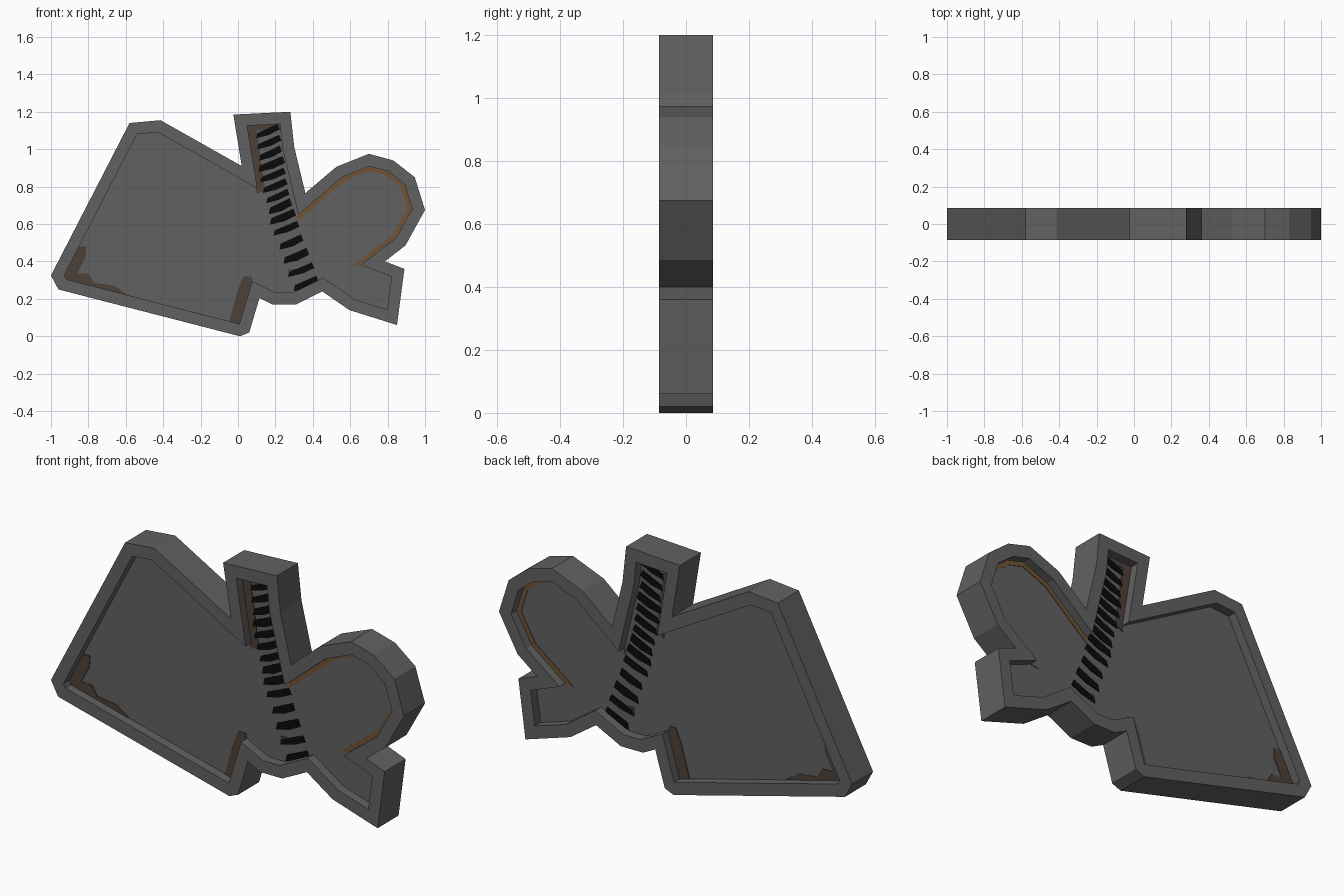
import bpy, bmesh, math, random
from mathutils import Vector

if "Cube" in bpy.data.objects:
    bpy.data.objects.remove(bpy.data.objects["Cube"])

random.seed(4)
HALF = 0.085      # half thickness of the rim
PANEL = 0.037     # half thickness of the recessed panel
RIM = 0.063       # rim width


def material(name, rgb):
    m = bpy.data.materials.new(name)
    m.diffuse_color = (*rgb, 1)
    m.use_nodes = True
    m.node_tree.nodes["Principled BSDF"].inputs["Base Color"].default_value = m.diffuse_color
    return m


GREY = material("dark_grey", (0.12, 0.12, 0.12))
BROWN = material("dark_brown", (0.075, 0.052, 0.041))
RUST = material("rust_brown", (0.16, 0.088, 0.036))
BLACK = material("black", (0.003, 0.003, 0.003))

# Silhouette in x, z (clockwise from the far left corner)
OUTER = [Vector(p) for p in [
    (-1.0, .325), (-.58, 1.14), (-.415, 1.155), (.02, .91), (-.025, 1.185),
    (.28, 1.2), (.30, 1.015), (.36, .765), (.525, .905), (.70, .975),
    (.83, .94), (.945, .85), (1.0, .675), (.895, .485), (.785, .40),
    (.89, .36), (.85, .06), (.595, .14), (.45, .24), (.31, .17),
    (.185, .17), (.115, .205), (.06, .02), (.01, .0), (-.96, .25)]]


def inset(pts, d):
    """Mitred inward offset of a clockwise outline."""
    out = []
    for i, p in enumerate(pts):
        a = (p - pts[i - 1]).normalized()
        b = (pts[(i + 1) % len(pts)] - p).normalized()
        na, nb = Vector((a.y, -a.x)), Vector((b.y, -b.x))
        out.append(p + (na + nb) * d / (1 + na.dot(nb)))
    return out


def finish(name, bm, mat):
    bmesh.ops.recalc_face_normals(bm, faces=bm.faces)
    me = bpy.data.meshes.new(name)
    bm.to_mesh(me)
    bm.free()
    me.materials.append(mat)
    ob = bpy.data.objects.new(name, me)
    bpy.context.collection.objects.link(ob)
    return ob


def prism(bm, pts, y0, y1):
    """Closed plate from an x, z outline."""
    a = [bm.verts.new((p[0], y0, p[1])) for p in pts]
    b = [bm.verts.new((p[0], y1, p[1])) for p in pts]
    bm.faces.new(a)
    bm.faces.new(b[::-1])
    for i in range(len(pts)):
        bm.faces.new((a[i - 1], a[i], b[i], b[i - 1]))


def plates(name, outlines, mat, lift):
    """Thin painted marks on both sides of the panel."""
    bm = bmesh.new()
    for pts in outlines:
        for s in (-1, 1):
            prism(bm, pts, s * (PANEL - 0.001), s * (PANEL + lift))
    return finish(name, bm, mat)


# Raised rim
inner = inset(OUTER, RIM)
bm = bmesh.new()
loops = [[bm.verts.new((p.x, y, p.y)) for p in pts]
         for pts, y in ((OUTER, -HALF), (OUTER, HALF), (inner, HALF), (inner, -HALF))]
for k in range(4):
    a, b = loops[k], loops[(k + 1) % 4]
    for i in range(len(OUTER)):
        bm.faces.new((a[i - 1], a[i], b[i], b[i - 1]))
finish("rim", bm, GREY)

# Recessed panel
bm = bmesh.new()
prism(bm, inner, -PANEL, PANEL)
finish("panel", bm, GREY)

# Brown worn patches: stem, left corner, lower notch, small spot
plates("brown_patches", [
    [(.03, 1.15), (.24, 1.15), (.23, 1.10), (.10, 1.10), (.145, .78), (.10, .76)],
    [(-.95, .28), (-.86, .48), (-.81, .48), (-.815, .42), (-.86, .335),
     (-.80, .335), (-.77, .285), (-.66, .27), (-.59, .22)],
    [(-.05, .07), (.01, .06), (.08, .28), (.07, .32), (.03, .32), (.0, .25)],
    [(.265, .32), (.27, .36), (.31, .36), (.30, .32)],
], BROWN, 0.003)

# Rust edge following the inside of the rounded wing
edge = inset(OUTER, RIM + 0.024)
plates("rust_edge", [[inner[i], inner[i + 1], edge[i + 1], edge[i]]
                     for i in range(7, 14)], RUST, 0.003)

# Ladder of slanted black stripes down the stem
PATH = [Vector(p) for p in [(.16, 1.095), (.19, .84), (.25, .60), (.365, .28)]]
stripes = []
N = 14
for k in range(N):
    t = k / (N - 1) * 3
    i = min(int(t), 2)
    c = PATH[i].lerp(PATH[i + 1], t - i)
    w = .066 + random.uniform(-.006, .006)
    h = .021 + random.uniform(-.003, .003)
    r = .022
    stripes.append([c + Vector(v) for v in (
        (-w, -r - h * .8), (-w * .9, -r + h * .7), (0, h * .9), (w * .8, r + h),
        (w, r - h * .6), (w * .1, -h))])
plates("black_stripes", stripes, BLACK, 0.004)
